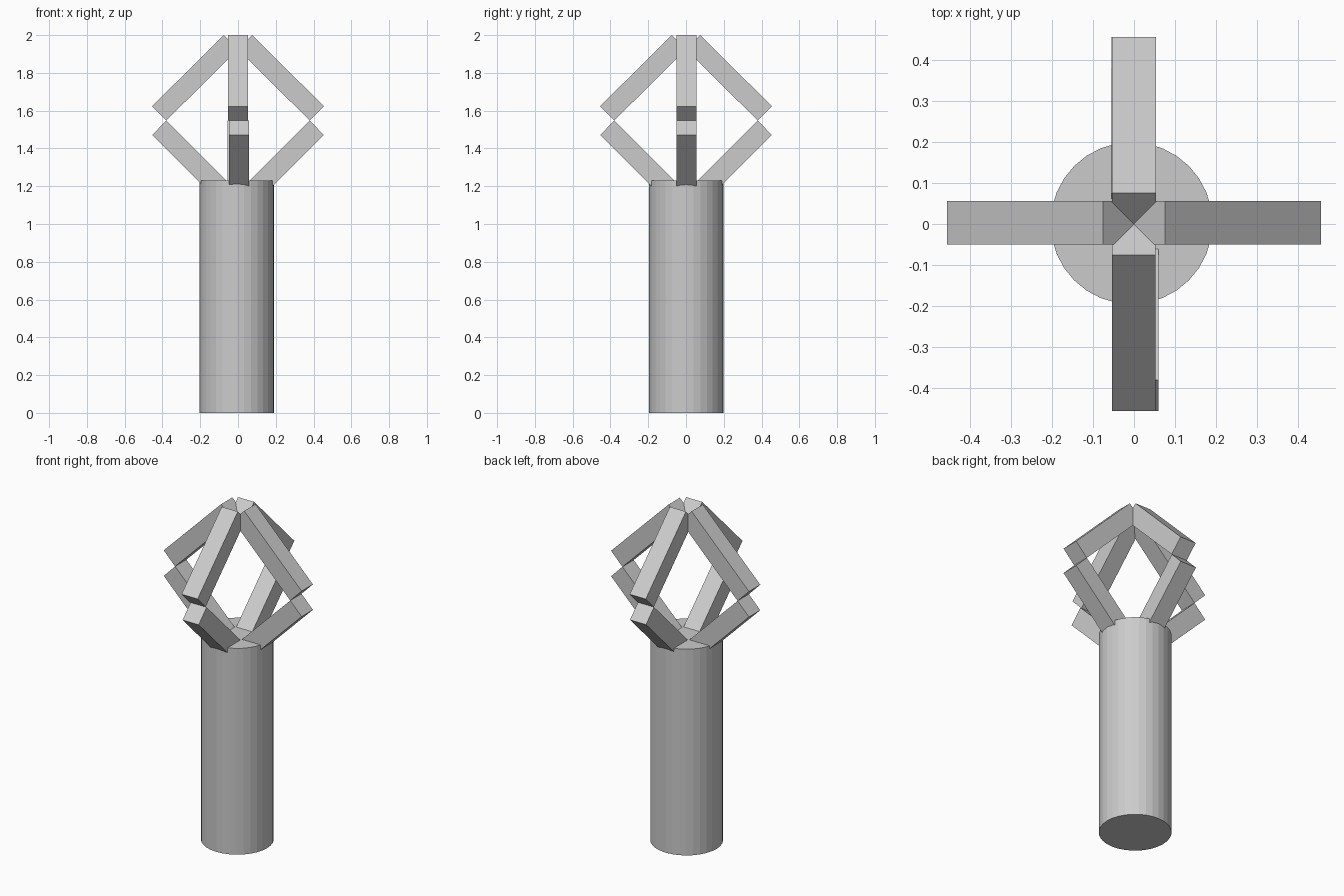
import bpy, bmesh
from math import pi
from mathutils import Matrix, Vector

if "Cube" in bpy.data.objects:
    bpy.data.objects.remove(bpy.data.objects["Cube"])

R = 0.197          # handle radius
TOP = 1.23         # handle height
MID = 1.547        # height where upper and lower prongs touch
HALF = 0.053       # half width of a prong


def finish(bm, name):
    bmesh.ops.recalc_face_normals(bm, faces=bm.faces)
    mesh = bpy.data.meshes.new(name)
    bm.to_mesh(mesh)
    bm.free()
    obj = bpy.data.objects.new(name, mesh)
    bpy.context.collection.objects.link(obj)
    return obj


def prong(name, angle, up, shift=0.0):
    """Square bar at 45 degrees in the x-z plane, turned about z."""
    profile = [(0.0, 0.378), (0.076, 0.453), (0.455, 0.076), (0.38, 0.0)]
    bm = bmesh.new()
    ring = [bm.verts.new((x, shift - HALF, MID + up * z)) for x, z in profile]
    face = bm.faces.new(ring)
    ext = bmesh.ops.extrude_face_region(bm, geom=[face])
    moved = [g for g in ext["geom"] if isinstance(g, bmesh.types.BMVert)]
    bmesh.ops.translate(bm, verts=moved, vec=Vector((0, 2 * HALF, 0)))
    bmesh.ops.rotate(bm, verts=bm.verts, matrix=Matrix.Rotation(angle, 3, 'Z'))
    return finish(bm, name)


# Handle
bm = bmesh.new()
bmesh.ops.create_cone(bm, cap_ends=True, segments=32, radius1=R, radius2=R,
                      depth=TOP, matrix=Matrix.Translation((-0.006, 0.002, TOP / 2)))
finish(bm, "handle")

# Four prongs: upper halves and lower halves, with their small sideways offsets
sides = [("right", 0, 0.003, 0.003), ("back", pi / 2, 0.0, 0.002),
         ("left", pi, -0.003, -0.003), ("front", -pi / 2, -0.001, 0.006)]
for side, angle, upper_shift, lower_shift in sides:
    prong("upper_prong_" + side, angle, 1, upper_shift)
    prong("lower_prong_" + side, angle, -1, lower_shift)
